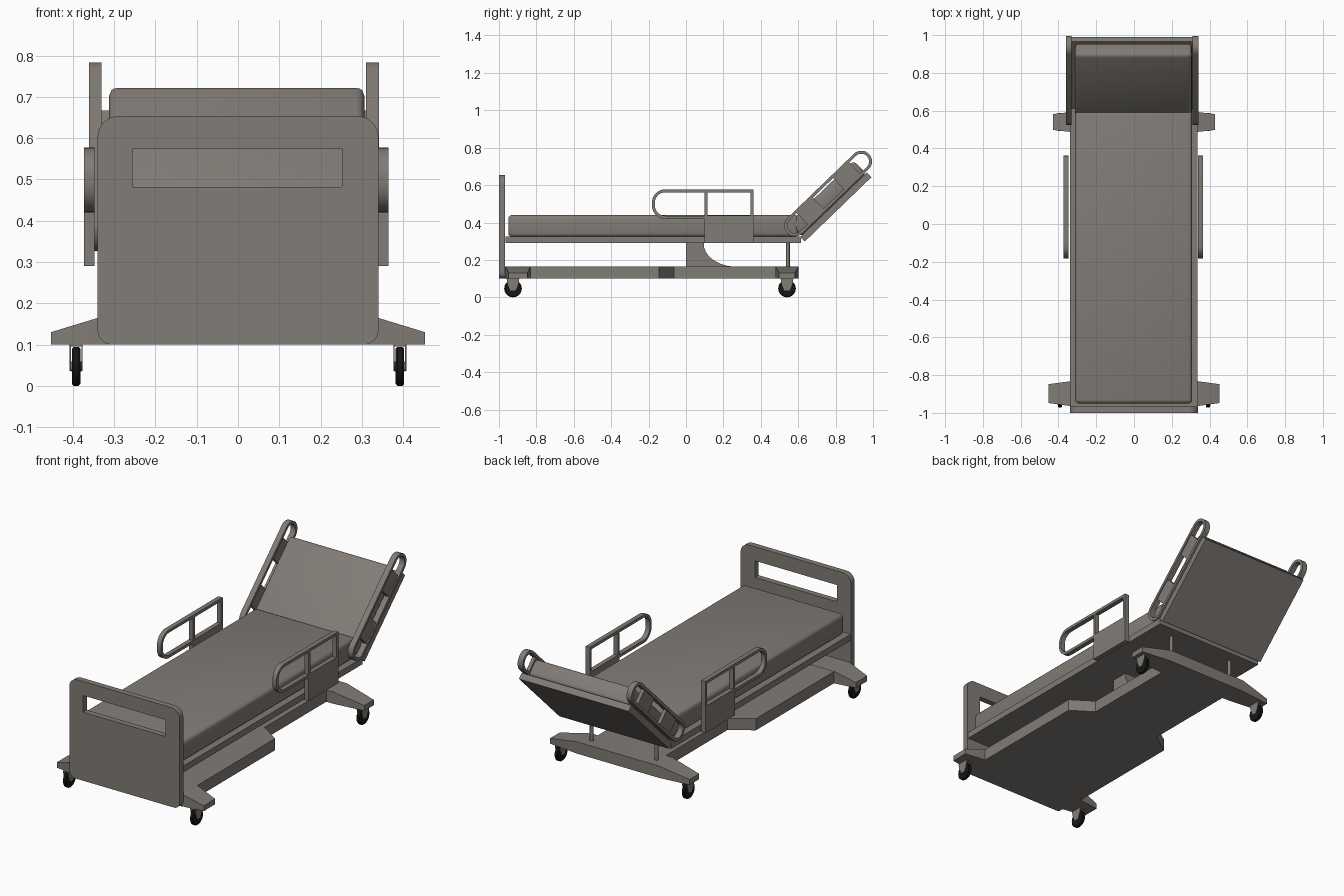
import bpy, bmesh, math
from mathutils import Vector

if "Cube" in bpy.data.objects:
    bpy.data.objects.remove(bpy.data.objects["Cube"])

def material(name, col):
    m = bpy.data.materials.new(name)
    m.diffuse_color = (*col, 1)
    m.use_nodes = True
    m.node_tree.nodes["Principled BSDF"].inputs["Base Color"].default_value = m.diffuse_color
    return m

GREY = material("warm_grey", (0.22, 0.2, 0.18))
BLACK = material("tyre_black", (0.008, 0.008, 0.008))

# Plane mappings: (u, v) in the profile plane, w along its normal
C, S = math.cos(math.radians(44)), math.sin(math.radians(44))
XY = lambda u, v, w: Vector((u, v, w))
XZ = lambda u, v, w: Vector((u, w, v))
YZ = lambda u, v, w: Vector((w, u, v))
TILT = lambda u, v, w: Vector((w, 0.635 + u * C - v * S, 0.298 + u * S + v * C))

def finish(name, bm, mat=GREY, bevel=0, seg=3):
    bmesh.ops.recalc_face_normals(bm, faces=bm.faces)
    if bevel:
        bmesh.ops.bevel(bm, geom=bm.edges[:], offset=bevel, segments=seg,
                        profile=0.5, affect='EDGES')
    me = bpy.data.meshes.new(name)
    bm.to_mesh(me)
    bm.free()
    me.materials.append(mat)
    ob = bpy.data.objects.new(name, me)
    bpy.context.collection.objects.link(ob)
    bpy.ops.object.select_all(action='DESELECT')
    bpy.context.view_layer.objects.active = ob
    ob.select_set(True)
    bpy.ops.object.shade_smooth_by_angle(angle=math.radians(35))
    return ob

def loft(name, loops, closed=False, **kw):
    """Skin a list of equal-length point loops; closed joins last to first."""
    bm = bmesh.new()
    rings = [[bm.verts.new(p) for p in lp] for lp in loops]
    n = len(rings[0])
    pairs = list(zip(rings, rings[1:])) + ([(rings[-1], rings[0])] if closed else [])
    for a, b in pairs:
        for i in range(n):
            j = (i + 1) % n
            bm.faces.new((a[i], a[j], b[j], b[i]))
    if not closed:
        bm.faces.new(rings[0])
        bm.faces.new(rings[-1])
    return finish(name, bm, **kw)

def prism(name, pts, plane, w0, w1, **kw):
    return loft(name, [[plane(u, v, w) for u, v in pts] for w in (w0, w1)], **kw)

def rect(u0, u1, v0, v1):
    return [(u0, v0), (u1, v0), (u1, v1), (u0, v1)]

def rounded(u0, u1, v0, v1, r, seg=8):
    """Rounded rectangle, radii in order: low-left, low-right, top-right, top-left."""
    pts = []
    for k, (u, v, su, sv) in enumerate(((u0, v0, 1, 1), (u1, v0, -1, 1),
                                        (u1, v1, -1, -1), (u0, v1, 1, -1))):
        cu, cv = u + su * r[k], v + sv * r[k]
        for i in range(seg + 1):
            a = math.pi * (1 + k / 2) + math.pi / 2 * i / seg
            pts.append((cu + r[k] * math.cos(a), cv + r[k] * math.sin(a)))
    return pts

def frame(name, outer, inner, plane, w0, w1):
    """Plate with a hole: outer and inner outlines have equal point counts."""
    loops = [[plane(u, v, w) for u, v in pts] for pts, w in
             ((outer, w0), (outer, w1), (inner, w1), (inner, w0))]
    return loft(name, loops, closed=True)

# Footboard with hand slot
frame("footboard", rounded(-0.34, 0.34, 0.1, 0.653, (0.035, 0.035, 0.05, 0.05)),
      rounded(-0.255, 0.252, 0.482, 0.575, (0.002,) * 4), XZ, -1.0, -0.967)

# Lying surface: flat deck and mattress
prism("deck", rect(-0.34, 0.336, -0.965, 0.615), XY, 0.29, 0.325)
prism("mattress", rect(-0.312, 0.308, -0.95, 0.6), XY, 0.323, 0.44, bevel=0.02)

# Raised backrest: tilted deck and mattress
prism("backrest_deck", rect(0, 0.495, 0, 0.035), TILT, -0.34, 0.336)
prism("backrest_mattress", rect(0.005, 0.488, 0.033, 0.13), TILT, -0.312, 0.306, bevel=0.02)

# Chassis plate, wide at the foot and narrow at the head
half = [(0.33, -0.967), (0.33, -0.145), (0.21, -0.065), (0.21, 0.52)]
prism("chassis", half + [(-x, y) for x, y in reversed(half)], XY, 0.1, 0.165)

# Cross members with tapered feet
def cross_member(name, yc, shoulder, tip, hy, hy_tip):
    loops = []
    for x, h, top in ((-tip, hy_tip, 0.13), (-shoulder, hy, 0.166),
                      (shoulder, hy, 0.166), (tip, hy_tip, 0.13)):
        loops.append([(x, yc - h, 0.1), (x, yc + h, 0.1), (x, yc + h, top), (x, yc - h, top)])
    loft(name, loops)

cross_member("front_cross_member", -0.898, 0.335, 0.453, 0.066, 0.05)
cross_member("rear_cross_member", 0.54, 0.25, 0.43, 0.062, 0.042)

# Lifting pedestal with a concave sweep
sweep = [(0.27 - 0.175 * math.sin(a), 0.29 - 0.128 * math.cos(a))
         for a in (math.pi / 2 * i / 10 for i in range(11))]
sweep = [(0.095 + 0.18 * (1 - math.cos(a)), 0.285 - 0.122 * math.sin(a))
         for a in (math.pi / 2 * i / 10 for i in range(11))]
prism("pedestal", [(0.0, 0.292), (0.0, 0.163)] + sweep[::-1] + [(0.095, 0.292)],
      YZ, -0.14, 0.14)

# Support posts at the head end
for side in (-1, 1):
    ring = [(side * 0.2 + 0.01 * math.cos(i * math.pi / 6),
             0.545 + 0.01 * math.sin(i * math.pi / 6)) for i in range(12)]
    prism("support_post", ring, XY, 0.16, 0.292)

# Side rails and backrest rails, left and right
T = 0.016
for side, m0, m1, h0, h1 in (("left", -0.373, -0.347, -0.361, -0.33),
                             ("right", 0.339, 0.365, 0.31, 0.342)):
    R, e = 0.07, 0.002
    frame(side + "_side_rail",
          rounded(-0.182, 0.362, 0.42, 0.577, (R, e, e, R)),
          rounded(-0.182 + T, 0.362 - T, 0.42 + T, 0.577 - T, (R - T, e, e, R - T)),
          YZ, m0, m1)
    prism(side + "_rail_upright", rect(0.1, 0.115, 0.43, 0.565), YZ, m0, m1)
    prism(side + "_rail_panel", rect(0.1, 0.362, 0.29, 0.438), YZ, m0, m1)
    r = 0.056
    frame(side + "_backrest_rail",
          rounded(-0.035, 0.572, 0.041, 0.155, (r,) * 4),
          rounded(-0.035 + T, 0.572 - T, 0.041 + T, 0.155 - T, (r - T,) * 4),
          TILT, h0, h1)
    for u in (0.135, 0.405):
        prism(side + "_backrest_rail_panel", rect(u - 0.06, u + 0.06, 0.05, 0.146),
              TILT, h0 + 0.006, h1 - 0.006)

# Casters: tyre, hub and fork
def disc(name, x, y, z, r, w, mat, bevel=0):
    n = 32
    loops = []
    for dx, rr in ((-w, r - bevel), (-w + bevel, r), (w - bevel, r), (w, r - bevel)):
        loops.append([(x + dx, y + rr * math.cos(2 * math.pi * i / n),
                       z + rr * math.sin(2 * math.pi * i / n)) for i in range(n)])
    loft(name, loops, mat=mat)

for y in (-0.925, 0.54):
    for x in (-0.392, 0.392):
        disc("caster_tyre", x, y, 0.047, 0.047, 0.01, BLACK, 0.004)
        disc("caster_hub", x, y, 0.047, 0.012, 0.013, GREY, 0.001)
        fork = [(y - 0.034, 0.1), (y + 0.034, 0.1), (y + 0.03, 0.075),
                (y + 0.014, 0.036), (y - 0.014, 0.036), (y - 0.03, 0.075)]
        for dx in (-0.014, 0.014):
            prism("caster_fork", fork, YZ, x + dx - 0.0015, x + dx + 0.0015)
        prism("caster_mount", rect(y - 0.03, y + 0.03, 0.095, 0.103), YZ, x - 0.015, x + 0.015)
